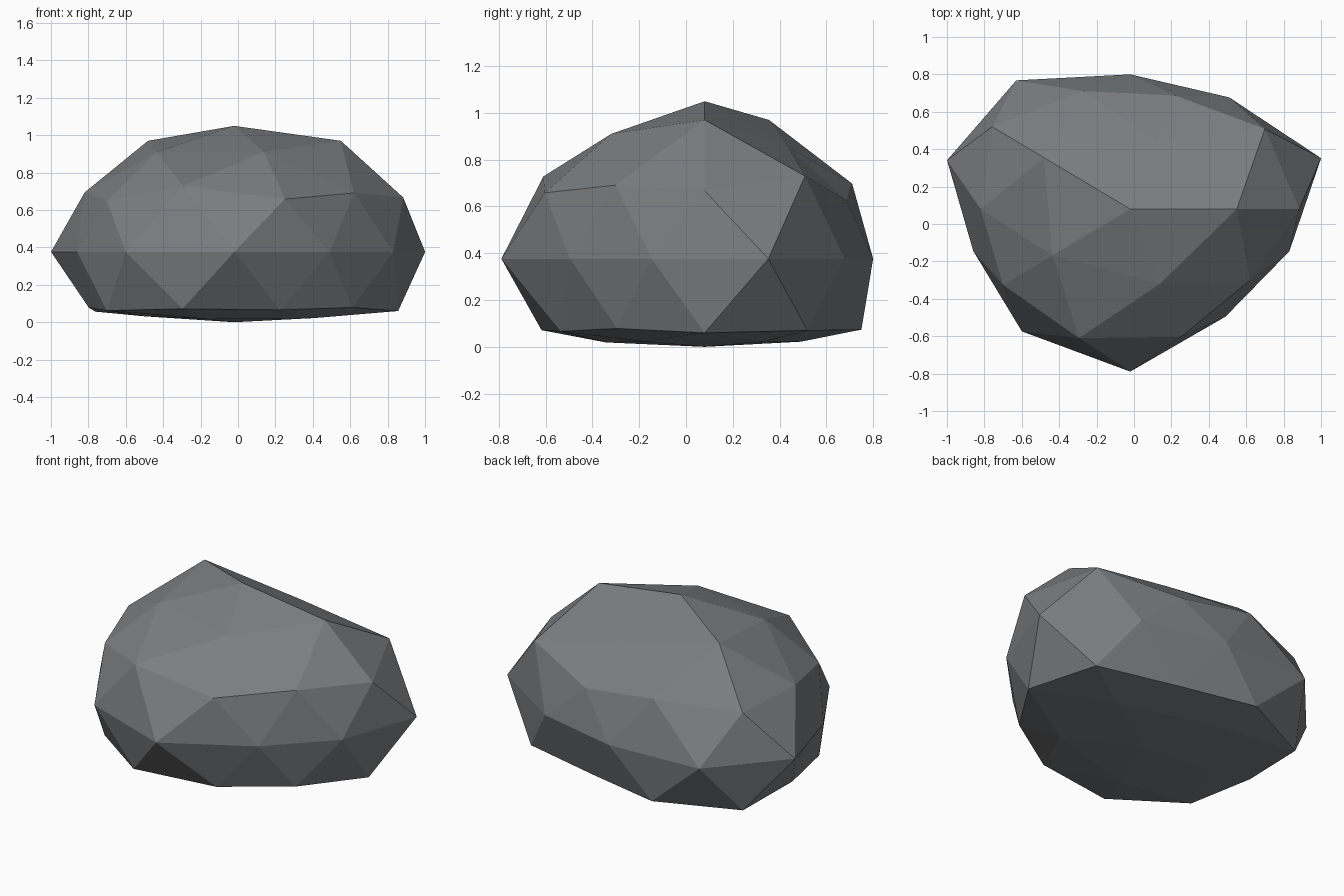
import bpy
import bmesh
import math

if "Cube" in bpy.data.objects:
    bpy.data.objects.remove(bpy.data.objects["Cube"])

# Stretch of the ball along each axis, and the centre it grows from
SY, SZ = 0.82, 0.644
CENTRE = (-0.02, 0.08, 0.376)

# Ring height on the unit ball -> (first angle, step, bulge factor around the ring)
RINGS = {
    1.00: (0, 360, [1.046]),
    0.85: (0, 72, [1.084, 0.87, 1.084, 0.975, 0.975]),
    0.53: (36, 72, [1.046, 0.95, 0.94, 1.04, 0.93]),
    0.45: (0, 72, [1.01, 0.87, 1.02, 0.94, 0.98]),
    0.00: (18, 36, [1.073, 0.90, 0.878, 1.037, 1.03,
                    0.883, 0.986, 1.06, 0.867, 0.894]),
    -0.45: (36, 72, [1.02, 0.96, 0.87, 1.00, 0.87]),
    -0.53: (0, 72, [1.03, 0.85, 1.08, 0.99, 0.93]),
    -0.85: (36, 72, [1.00, 1.00, 0.91, 1.03, 1.00]),
    -1.00: (0, 360, [1.03]),
}


def bulge(co):
    """Radius factor for a direction on the unit ball."""
    ring = min(RINGS, key=lambda h: abs(h - co.z))
    first, step, factors = RINGS[ring]
    angle = math.degrees(math.atan2(co.y, co.x))
    return factors[round((angle - first) / step) % len(factors)]


# Boulder: faceted ball, lumpy, with a flattened underside
bm = bmesh.new()
bmesh.ops.create_icosphere(bm, subdivisions=2, radius=1.0)
for v in bm.verts:
    d = v.co.normalized()
    r = bulge(d)
    z = d.z * SZ * r
    if d.z < -0.1:
        z = -0.25 + 0.19 * z
    v.co = (CENTRE[0] + d.x * r, CENTRE[1] + d.y * r * SY, max(0.0, CENTRE[2] + z))
for f in bm.faces:
    f.smooth = False

mesh = bpy.data.meshes.new("boulder")
bm.to_mesh(mesh)
bm.free()
boulder = bpy.data.objects.new("boulder", mesh)
bpy.context.collection.objects.link(boulder)

# Stone colour
stone = bpy.data.materials.new("grey stone")
stone.diffuse_color = (0.20, 0.21, 0.22, 1.0)
stone.use_nodes = True
stone.node_tree.nodes["Principled BSDF"].inputs["Base Color"].default_value = stone.diffuse_color
mesh.materials.append(stone)
